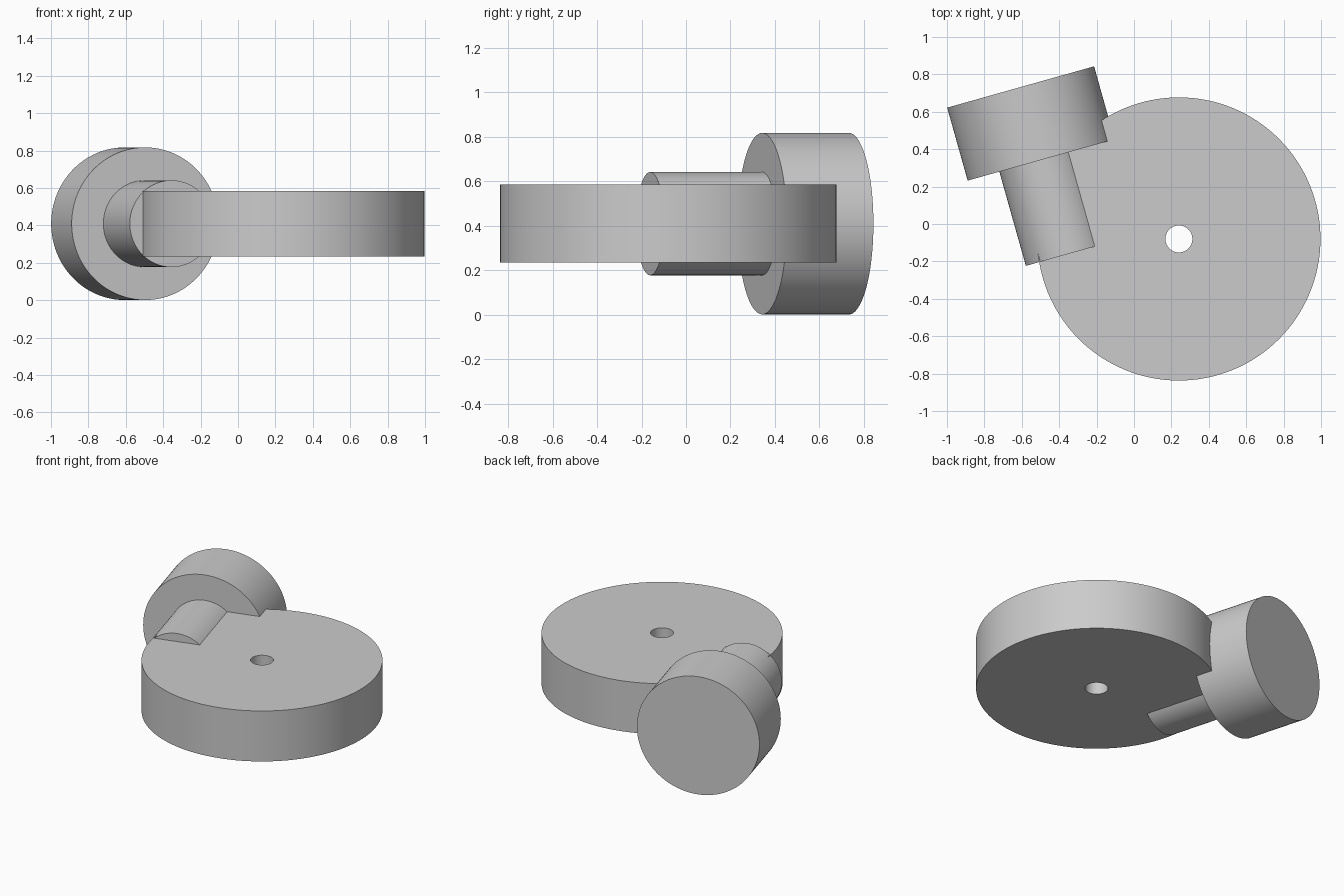
import bpy, bmesh
from math import radians, tau, sin, cos
from mathutils import Matrix, Vector

cube = bpy.data.objects.get("Cube")
if cube:
    bpy.data.objects.remove(cube, do_unlink=True)

grey = bpy.data.materials.new("plain grey")
grey.use_nodes = True
grey.diffuse_color = (0.6, 0.6, 0.6, 1)
grey.node_tree.nodes["Principled BSDF"].inputs["Base Color"].default_value = (0.6, 0.6, 0.6, 1)


def lathe(name, profile, matrix, closed=False, steps=128):
    """Spin a (radius, height) profile around z, then place it."""
    bm = bmesh.new()
    verts = [bm.verts.new((r, 0, z)) for r, z in profile]
    edges = [bm.edges.new(pair) for pair in zip(verts, verts[1:])]
    if closed:
        edges.append(bm.edges.new((verts[-1], verts[0])))
    bmesh.ops.spin(bm, geom=verts + edges, cent=(0, 0, 0), axis=(0, 0, 1),
                   angle=tau, steps=steps, use_duplicate=False)
    bmesh.ops.remove_doubles(bm, verts=bm.verts, dist=0.0001)
    bmesh.ops.recalc_face_normals(bm, faces=bm.faces)
    mesh = bpy.data.meshes.new(name)
    bm.to_mesh(mesh)
    bm.free()
    mesh.materials.append(grey)
    obj = bpy.data.objects.new(name, mesh)
    obj.matrix_world = matrix
    bpy.context.collection.objects.link(obj)
    bpy.ops.object.select_all(action='DESELECT')
    obj.select_set(True)
    bpy.context.view_layer.objects.active = obj
    bpy.ops.object.shade_smooth_by_angle(angle=radians(30))
    return obj


# Flat wheel with a through hole
hole, rim, low, high = 0.072, 0.757, 0.235, 0.585
lathe("wheel_disc", [(hole, low), (rim, low), (rim, high), (hole, high)],
      Matrix.Translation((0.24, -0.08, 0)), closed=True)

# Shaft and drum share one slanted horizontal axis
turn = radians(15.7)
axis = Vector((-sin(turn), cos(turn), 0))
start = Vector((-0.355, -0.161, 0.409))
tilt = Matrix.Rotation(turn, 4, 'Z') @ Matrix.Rotation(radians(-90), 4, 'X')
for name, radius, offset, length in (("side_shaft", 0.232, 0, 0.56),
                                     ("side_drum", 0.408, 0.523, 0.405)):
    lathe(name, [(0, 0), (radius, 0), (radius, length), (0, length)],
          Matrix.Translation(start + axis * offset) @ tilt)
